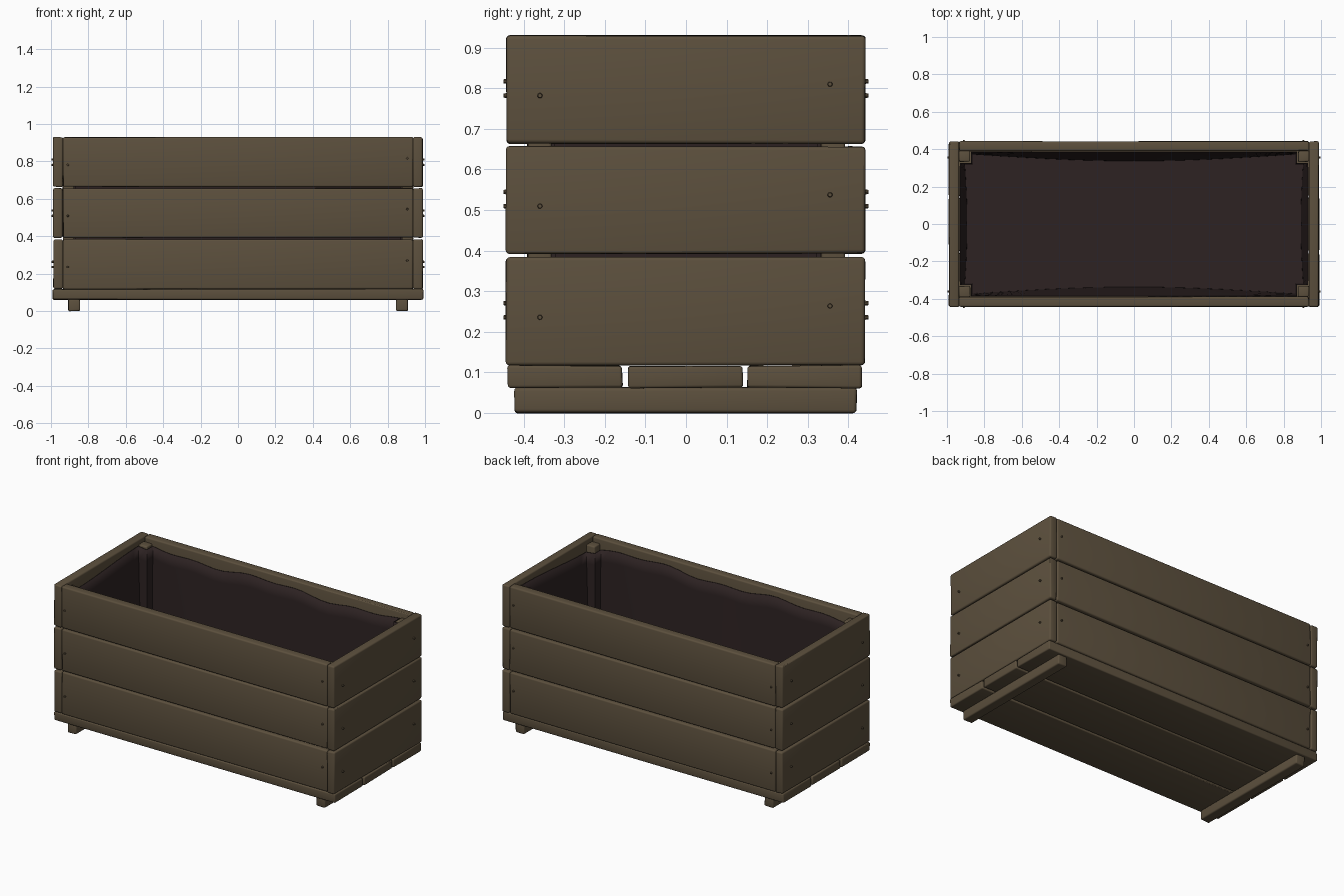
import bpy, bmesh, math, random
from mathutils import Vector

random.seed(4)
cube = bpy.data.objects.get("Cube")
if cube:
    bpy.data.objects.remove(cube, do_unlink=True)


def material(name, colour):
    m = bpy.data.materials.new(name)
    m.use_nodes = True
    m.diffuse_color = colour
    bsdf = m.node_tree.nodes["Principled BSDF"]
    bsdf.inputs["Base Color"].default_value = colour
    bsdf.inputs["Roughness"].default_value = 0.8
    return m


WOOD = material("weathered wood", (0.108, 0.080, 0.047, 1))
LINER = material("dark liner", (0.026, 0.016, 0.016, 1))


def finish(name, bm, mat, angle=35):
    mesh = bpy.data.meshes.new(name)
    bmesh.ops.recalc_face_normals(bm, faces=bm.faces)
    bm.to_mesh(mesh)
    bm.free()
    mesh.materials.append(mat)
    ob = bpy.data.objects.new(name, mesh)
    bpy.context.collection.objects.link(ob)
    bpy.ops.object.select_all(action="DESELECT")
    ob.select_set(True)
    bpy.context.view_layer.objects.active = ob
    bpy.ops.object.shade_smooth_by_angle(angle=math.radians(angle))
    return ob


def board(name, low, high, bevel=0.009):
    """Rounded board between two corners, with slightly uneven ends."""
    low, high = Vector(low), Vector(high)
    bm = bmesh.new()
    bmesh.ops.create_cube(bm, size=1)
    for v in bm.verts:
        v.co = Vector([(low[i] + high[i]) / 2 + v.co[i] * (high[i] - low[i]) for i in range(3)])
        v.co += Vector([random.uniform(-0.002, 0.002) for i in range(3)])
    bmesh.ops.bevel(bm, geom=bm.edges[:], offset=bevel, segments=3, profile=0.5, affect="EDGES")
    return finish(name, bm, WOOD, 30)


def screw(name, centre, normal):
    bm = bmesh.new()
    bmesh.ops.create_cone(bm, cap_ends=True, segments=10, radius1=0.007, radius2=0.005, depth=0.016)
    ob = finish(name, bm, WOOD)
    ob.location = centre
    ob.rotation_euler = Vector(normal).to_track_quat("Z", "Y").to_euler()


# Wall boards in three rows
rows = [(0.118, 0.383), (0.393, 0.656), (0.664, 0.93)]
for row, (z0, z1) in enumerate(rows, 1):
    for side, s in (("left", 1), ("right", -1)):
        x0, x1 = sorted((s * 0.937, s * 0.988))
        board(f"{side}_board_{row}", (x0, -0.443, z0), (x1, 0.441, z1))
        for y, dz in ((-0.36, -0.015), (0.355, 0.013)):
            screw(f"{side}_screw_{row}", (s * 0.990, y, (z0 + z1) / 2 + dz), (s, 0, 0))
    for side, s in (("back", 1), ("front", -1)):
        y0, y1 = sorted((s * 0.390, s * 0.441))
        board(f"{side}_board_{row}", (-0.935, y0, z0), (0.935, y1, z1))
        for x, dz in ((-0.91, -0.015), (0.905, 0.02)):
            screw(f"{side}_screw_{row}", (x, s * 0.442, (z0 + z1) / 2 + dz), (0, s, 0))

# Floor boards
for i, (y0, y1) in enumerate([(-0.44, -0.157), (-0.143, 0.139), (0.151, 0.435)], 1):
    board(f"floor_board_{i}", (-0.99, y0, 0.061), (0.99, y1, 0.116), 0.007)

# Feet and corner posts
for side, s in (("left", 1), ("right", -1)):
    x0, x1 = sorted((s * 0.845, s * 0.908))
    board(f"{side}_foot", (x0, -0.422, 0), (x1, 0.42, 0.063), 0.008)
    for end, e in (("back", 1), ("front", -1)):
        x0, x1 = sorted((s * 0.877, s * 0.936))
        y0, y1 = sorted((e * 0.332, e * 0.391))
        board(f"{end}_{side}_post", (x0, y0, 0.115), (x1, y1, 0.90), 0.008)


# Liner: a sagging bag that wraps round the posts
def outline(t):
    """Closed ring at depth t, from 0 at the rim to 1 at the floor."""
    w, d = 0.930 - 0.025 * t, 0.385 - 0.012 * t
    nx, ny = 0.870 - 0.005 * t, 0.325 - 0.005 * t
    quarter = [(w, ny * k / 6) for k in range(7)]
    quarter += [(nx, ny)] + [(nx * k / 14, d) for k in range(14, -1, -1)]
    pinched = []
    for x, y in quarter:
        if y == d:
            y -= 0.035 * t * math.cos(x / nx * math.pi / 2)
        elif x == w:
            x -= 0.012 * t * math.cos(y / ny * math.pi / 2)
        pinched.append((x, y))
    half = pinched + [(-x, y) for x, y in pinched[-2::-1]]
    return half + [(x, -y) for x, y in half[-2:0:-1]]


bm = bmesh.new()
rings = []
for t in (0, 0.1, 0.3, 0.55, 0.8, 0.95, 1):
    ring = []
    for x, y in outline(t):
        wave = 0.012 * math.sin(7 * x + 5 * y) + 0.008 * math.sin(17 * x - 3 * y)
        ring.append(bm.verts.new((x, y, 0.875 - 0.745 * t + wave * (1 - t))))
    rings.append(ring)
for a, b in zip(rings, rings[1:]):
    for i in range(len(a)):
        j = (i + 1) % len(a)
        bm.faces.new((a[i], a[j], b[j], b[i]))
bm.faces.new(rings[-1])
liner = finish("liner", bm, LINER, 50)
thick = liner.modifiers.new("thickness", "SOLIDIFY")
thick.thickness = 0.004
thick.offset = 0
